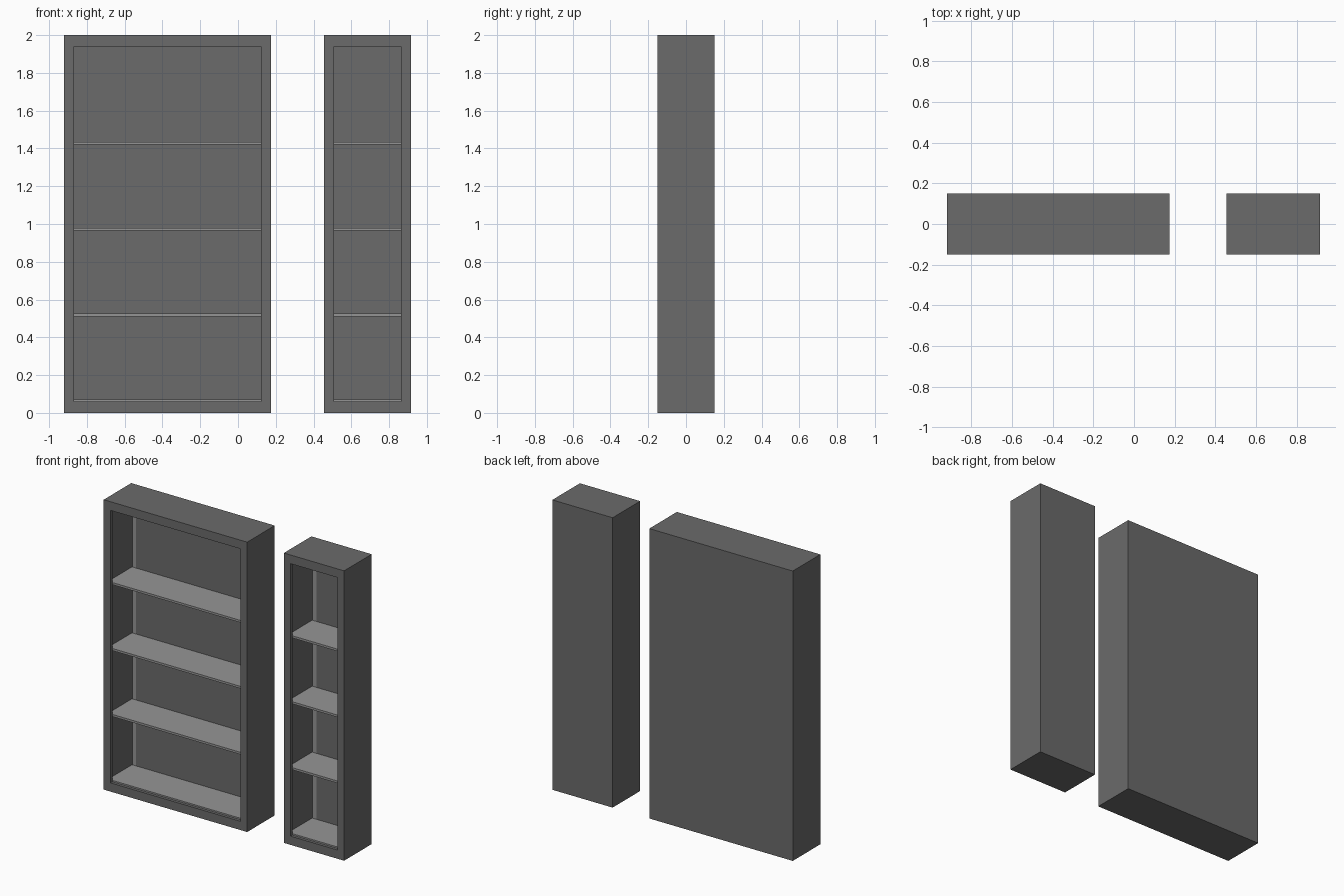
import bpy
import bmesh

if "Cube" in bpy.data.objects:
    bpy.data.objects.remove(bpy.data.objects["Cube"])


def material(name, v):
    m = bpy.data.materials.new(name)
    m.diffuse_color = (v, v, v, 1)
    m.use_nodes = True
    m.node_tree.nodes["Principled BSDF"].inputs["Base Color"].default_value = m.diffuse_color
    return m


DARK = material("dark grey", 0.145)
LIGHT = material("light grey", 0.30)
HEIGHT, FRONT, BACK = 2.0, -0.15, 0.15


def add_object(name, bm, *mats):
    bmesh.ops.recalc_face_normals(bm, faces=bm.faces)
    me = bpy.data.meshes.new(name)
    bm.to_mesh(me)
    bm.free()
    for m in mats:
        me.materials.append(m)
    ob = bpy.data.objects.new(name, me)
    bpy.context.collection.objects.link(ob)
    return ob


def box(name, lo, hi, mat):
    bm = bmesh.new()
    bmesh.ops.create_cube(bm, size=1)
    for v in bm.verts:
        v.co = [(a + b) / 2 + c * (b - a) for a, b, c in zip(lo, hi, v.co)]
    return add_object(name, bm, mat)


def cabinet(name, x0, x1):
    # Hollow case: rectangular rings from the back, round the front lip, into the cavity
    rings = [(0, 0, BACK), (0, 0, FRONT), (0.052, 0.06, FRONT),
             (0.052, 0.06, FRONT + 0.02), (0.02, 0.02, FRONT + 0.02),
             (0.02, 0.02, 0.135)]
    bm = bmesh.new()
    loops = []
    for ix, iz, y in rings:
        a, b, c, d = x0 + ix, x1 - ix, iz, HEIGHT - iz
        loops.append([bm.verts.new((x, y, z))
                      for x, z in ((a, c), (b, c), (b, d), (a, d))])
    for p, q in zip(loops, loops[1:]):
        for i in range(4):
            j = (i + 1) % 4
            bm.faces.new((p[i], p[j], q[j], q[i]))
    bm.faces.new(loops[0])
    # Cavity back is the lighter colour, visible at its margins
    bm.faces.new(loops[-1]).material_index = 1
    add_object(name + "_case", bm, DARK, LIGHT)

    # Dark back panel
    box(name + "_back_panel", (x0 + 0.052, 0.13, 0.06),
        (x1 - 0.052, 0.135, HEIGHT - 0.06), DARK)

    # Shelves
    for i in range(4):
        top = 0.07 + i * 0.455
        box(f"{name}_shelf_{i + 1}", (x0 + 0.02, FRONT + 0.02, top - 0.015),
            (x1 - 0.02, 0.13, top), LIGHT)


cabinet("wide_bookcase", -0.92, 0.175)
cabinet("narrow_bookcase", 0.455, 0.915)
